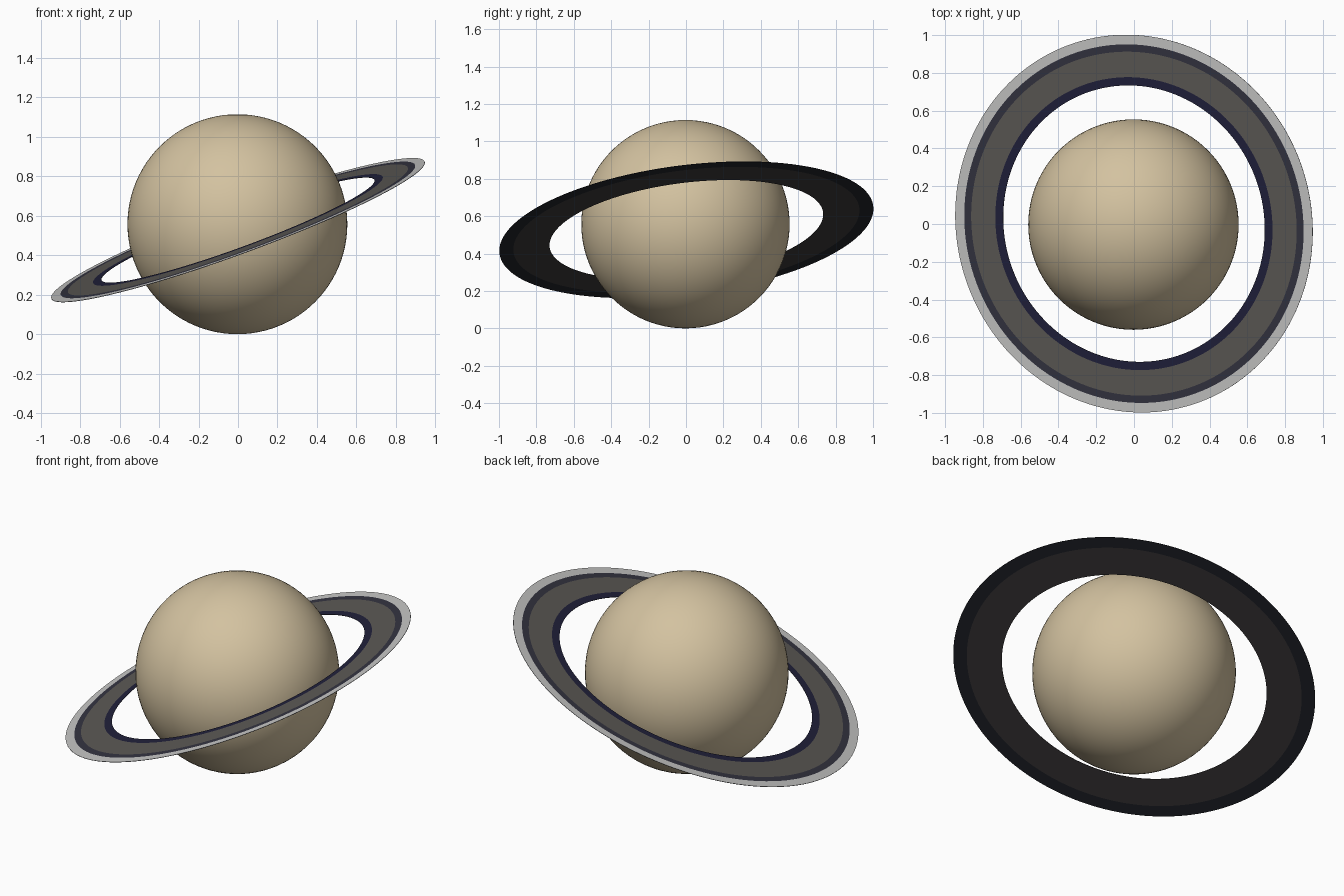
import bpy, bmesh, math
from mathutils import Vector

if "Cube" in bpy.data.objects:
    bpy.data.objects.remove(bpy.data.objects["Cube"])


def srgb_material(name, r, g, b):
    def lin(c):
        c /= 255
        return c / 12.92 if c <= 0.04045 else ((c + 0.055) / 1.055) ** 2.4
    m = bpy.data.materials.new(name)
    m.diffuse_color = (lin(r), lin(g), lin(b), 1)
    m.use_nodes = True
    m.node_tree.nodes["Principled BSDF"].inputs["Base Color"].default_value = m.diffuse_color
    return m


sand = srgb_material("sand", 211, 194, 160)
navy = srgb_material("navy", 32, 32, 58)
warm_grey = srgb_material("warm grey", 91, 88, 84)
slate = srgb_material("slate", 51, 51, 64)
light_grey = srgb_material("light grey", 196, 196, 195)
under_grey = srgb_material("underside grey", 61, 58, 59)
under_black = srgb_material("underside black", 34, 36, 43)


def add_object(name, bm, materials):
    mesh = bpy.data.meshes.new(name)
    bm.to_mesh(mesh)
    bm.free()
    for m in materials:
        mesh.materials.append(m)
    obj = bpy.data.objects.new(name, mesh)
    bpy.context.collection.objects.link(obj)
    return obj


# Planet ball
bm = bmesh.new()
bmesh.ops.create_uvsphere(bm, u_segments=96, v_segments=48, radius=0.557)
for f in bm.faces:
    f.smooth = True
planet = add_object("planet", bm, [sand])
planet.location = (-0.003, -0.003, 0.557)

# Thin banded ring: closed profile (radius, height, material of the band that follows)
H = 0.001
profile = [
    (0.737, H, 0),    # navy inner band
    (0.781, H, 1),    # broad warm grey band
    (0.917, H, 2),    # slate band
    (0.956, H, 3),    # light grey outer band
    (1.007, H, 5),    # outer rim
    (1.007, -H, 5),   # underside outer band
    (0.932, -H, 4),   # underside inner band
    (0.737, -H, 4),   # inner rim
]
SEG = 160
bm = bmesh.new()
loops = []
for r, z, _ in profile:
    loops.append([bm.verts.new((r * math.cos(math.tau * i / SEG),
                                r * math.sin(math.tau * i / SEG), z))
                  for i in range(SEG)])
for k, (_, _, mat) in enumerate(profile):
    a, b = loops[k], loops[(k + 1) % len(loops)]
    for i in range(SEG):
        j = (i + 1) % SEG
        bm.faces.new((a[i], b[i], b[j], a[j])).material_index = mat
ring = add_object("ring", bm, [navy, warm_grey, slate, light_grey,
                               under_grey, under_black])

# Tilt the ring about the planet
normal = Vector((-0.342, -0.119, 0.932)).normalized()
ring.rotation_mode = 'QUATERNION'
ring.rotation_quaternion = Vector((0, 0, 1)).rotation_difference(normal)
ring.location = (0, 0.002, 0.527)
